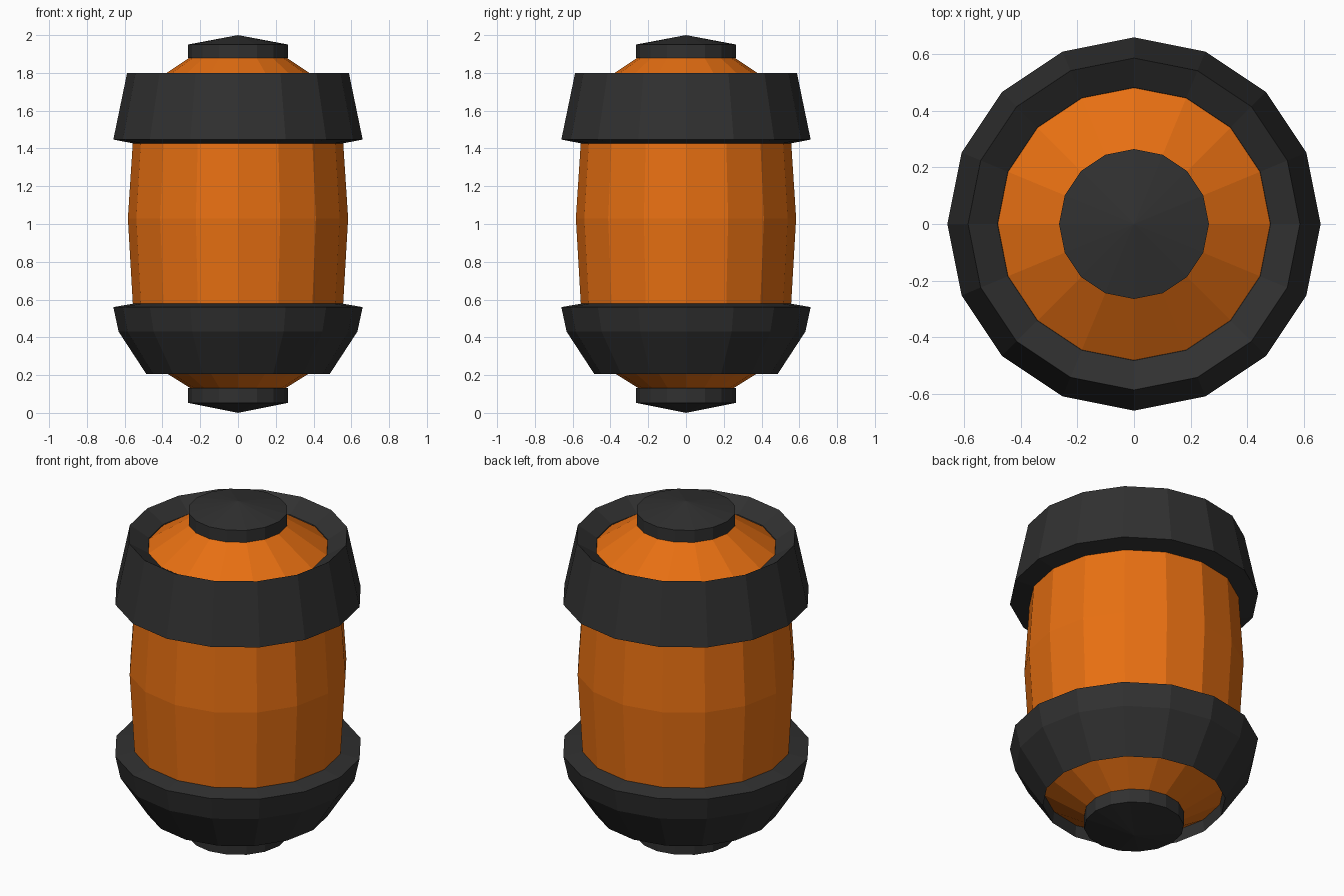
import bpy, bmesh
from math import cos, sin, pi

if "Cube" in bpy.data.objects:
    bpy.data.objects.remove(bpy.data.objects["Cube"])

SIDES = 16


def material(name, rgb):
    m = bpy.data.materials.new(name)
    m.diffuse_color = (*rgb, 1)
    m.use_nodes = True
    m.node_tree.nodes["Principled BSDF"].inputs["Base Color"].default_value = m.diffuse_color
    return m


def lathe(name, profile, mat, closed=False):
    """Revolve (radius, z) points around z; closed=True makes a hollow ring."""
    bm = bmesh.new()
    rows = []
    for r, z in profile:
        if r == 0:
            rows.append([bm.verts.new((0, 0, z))] * SIDES)
        else:
            rows.append([bm.verts.new((r * cos(2 * pi * i / SIDES),
                                       r * sin(2 * pi * i / SIDES), z))
                         for i in range(SIDES)])
    pairs = list(zip(rows, rows[1:]))
    if closed:
        pairs.append((rows[-1], rows[0]))
    for a, b in pairs:
        for i in range(SIDES):
            j = (i + 1) % SIDES
            corners = list(dict.fromkeys((a[i], a[j], b[j], b[i])))
            bm.faces.new(corners)
    bmesh.ops.recalc_face_normals(bm, faces=bm.faces)
    mesh = bpy.data.meshes.new(name)
    bm.to_mesh(mesh)
    bm.free()
    mesh.materials.append(mat)
    obj = bpy.data.objects.new(name, mesh)
    bpy.context.collection.objects.link(obj)
    return obj


orange = material("orange", (0.8, 0.16, 0.006))
black = material("black", (0.03, 0.03, 0.03))

# Barrel body with sloping shoulders
lathe("barrel_body", [(0, 0.13), (0.25, 0.13), (0.49, 0.28), (0.557, 0.58),
                      (0.583, 1.03), (0.557, 1.43), (0.49, 1.725),
                      (0.25, 1.885), (0, 1.885)], orange)

# Upper band: flared skirt, rim dished inwards
lathe("upper_band", [(0.545, 1.425), (0.66, 1.447), (0.587, 1.80),
                     (0.483, 1.735), (0.475, 1.70)], black, closed=True)

# Lower band: bowl shape
lathe("lower_band", [(0.545, 0.58), (0.66, 0.56), (0.632, 0.43),
                     (0.485, 0.205), (0.475, 0.29)], black, closed=True)

# End caps with shallow cone tips
lathe("top_cap", [(0, 1.87), (0.265, 1.88), (0.265, 1.95), (0, 2.0)], black)
lathe("bottom_cap", [(0, 0.14), (0.265, 0.132), (0.265, 0.053), (0, 0.0)], black)
